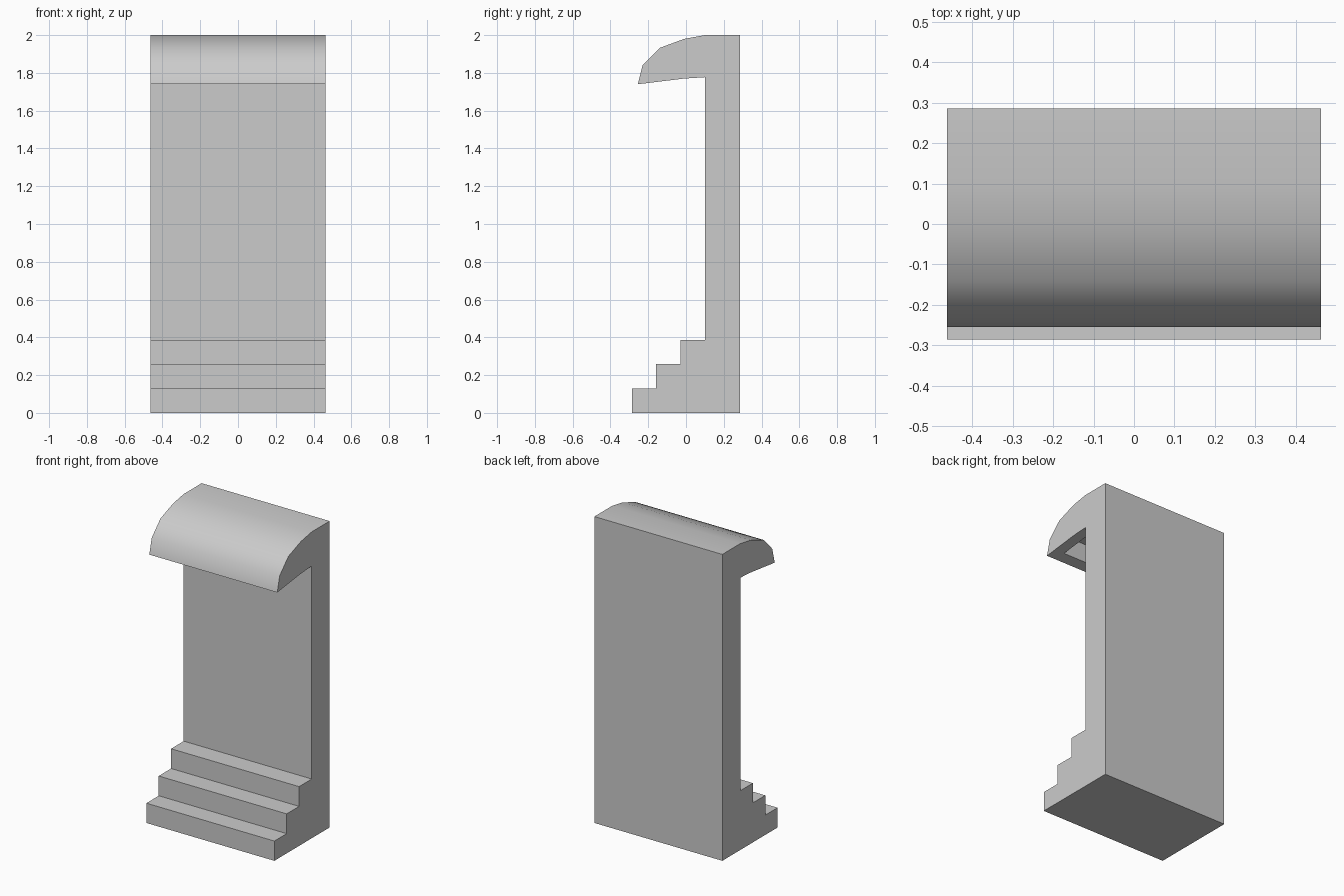
import bpy, bmesh

if "Cube" in bpy.data.objects:
    bpy.data.objects.remove(bpy.data.objects["Cube"])

HALF_WIDTH = 0.462


def extrude_profile(name, points, half_width):
    """Extrude a (y, z) outline along x, centred on x = 0."""
    bm = bmesh.new()
    face = bm.faces.new([bm.verts.new((-half_width, y, z)) for y, z in points])
    moved = bmesh.ops.extrude_face_region(bm, geom=[face])["geom"]
    bmesh.ops.translate(bm, vec=(2 * half_width, 0, 0),
                        verts=[v for v in moved if isinstance(v, bmesh.types.BMVert)])
    bmesh.ops.recalc_face_normals(bm, faces=bm.faces)
    mesh = bpy.data.meshes.new(name)
    bm.to_mesh(mesh)
    bm.free()
    obj = bpy.data.objects.new(name, mesh)
    bpy.context.collection.objects.link(obj)
    return obj


# Side outline: back panel, three steps, overhanging canopy
outline = [(0.285, 0), (-0.285, 0)]
step_y = [-0.285, -0.158, -0.03, 0.10]
for i in range(3):
    z = 0.129 * (i + 1)
    outline += [(step_y[i], z), (step_y[i + 1], z)]
outline += [(0.10, 1.777), (-0.01, 1.77), (-0.255, 1.74)]      # canopy underside
outline += [(-0.23, 1.84), (-0.14, 1.932), (-0.01, 1.98), (0.10, 2.0)]  # canopy curve
outline += [(0.285, 2.0)]
booth = extrude_profile("stepped_panel_with_canopy", outline, HALF_WIDTH)

# Recess in the canopy underside
cutter = extrude_profile("canopy_recess_cutter",
                         [(-0.18, 1.65), (0.03, 1.65), (0.03, 1.87), (-0.18, 1.87)],
                         HALF_WIDTH - 0.07)
cutter.hide_render = True
cut = booth.modifiers.new("recess", 'BOOLEAN')
cut.operation = 'DIFFERENCE'
cut.solver = 'EXACT'
cut.object = cutter
bpy.ops.object.select_all(action='DESELECT')
booth.select_set(True)
bpy.context.view_layer.objects.active = booth
bpy.ops.object.modifier_apply(modifier=cut.name)
bpy.data.objects.remove(cutter)

# Smooth the canopy curve, keep other edges sharp
bpy.ops.object.shade_smooth_by_angle(angle=0.65)
